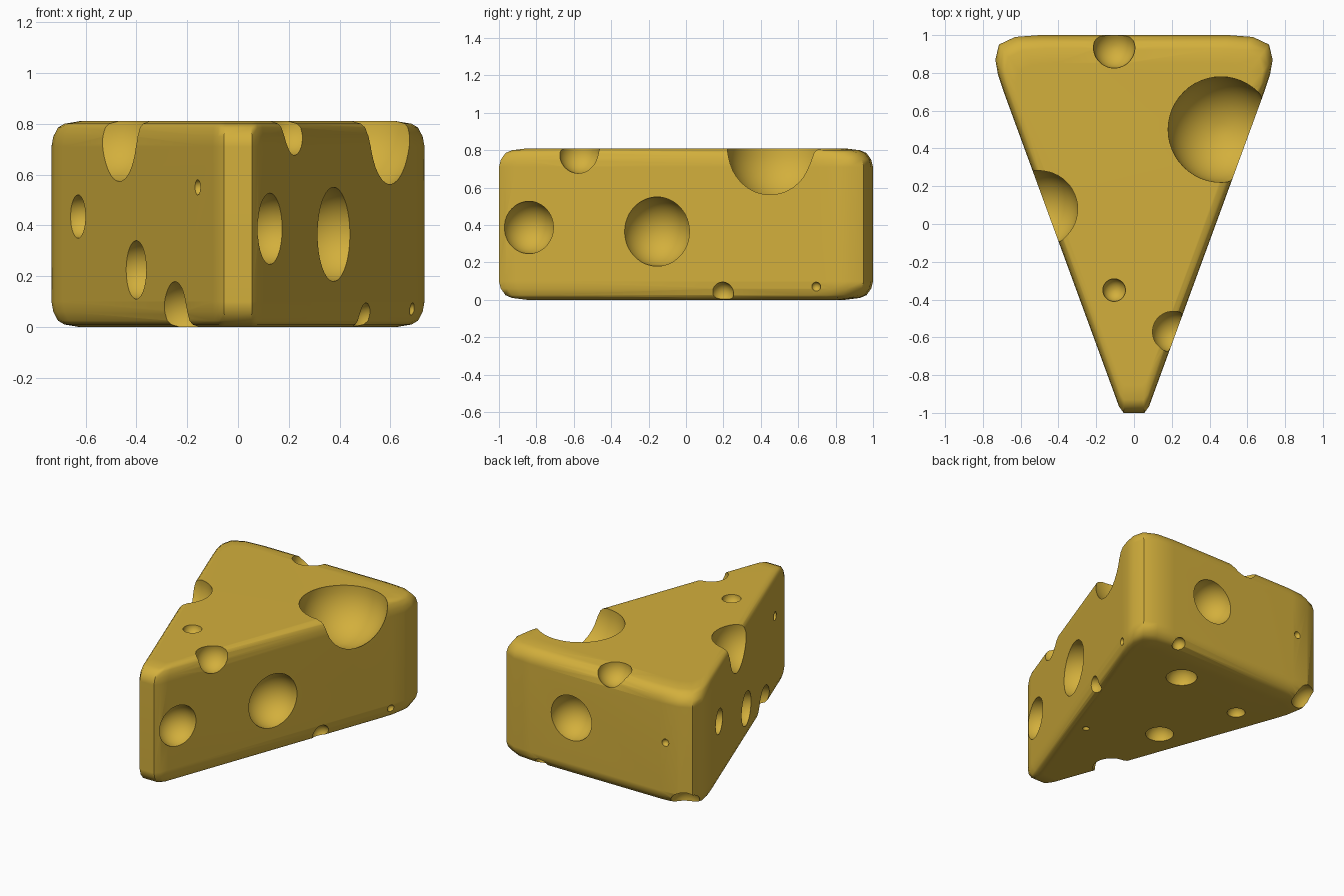
import bpy, bmesh
from math import radians
from mathutils import Matrix

cube = bpy.data.objects.get("Cube")
if cube:
    bpy.data.objects.remove(cube, do_unlink=True)

HEIGHT = 0.81

cheese = bpy.data.materials.new("cheese_yellow")
cheese.use_nodes = True
colour = (0.65, 0.43, 0.045, 1)
cheese.diffuse_color = colour
cheese.node_tree.nodes["Principled BSDF"].inputs["Base Color"].default_value = colour


def make_object(name, bm):
    bmesh.ops.recalc_face_normals(bm, faces=bm.faces)
    mesh = bpy.data.meshes.new(name)
    bm.to_mesh(mesh)
    bm.free()
    mesh.materials.append(cheese)
    obj = bpy.data.objects.new(name, mesh)
    bpy.context.collection.objects.link(obj)
    return obj


def wall(y):
    """Half width of the wedge at depth y."""
    return 0.25 + 0.367 * (y + 0.5)


# Wedge body: mirrored outline, lofted through rings that round top and bottom
half = [(0.055, -1), (0.08, -0.965), (0.1, -0.91), (0.69, 0.7), (0.72, 0.79),
        (0.734, 0.87), (0.715, 0.95), (0.63, 0.99), (0.5, 1)]
outline = half + [(-x, y) for x, y in reversed(half)]
lower = [(0.85, 0), (0.93, 0.01), (0.965, 0.025), (0.99, 0.06), (1, 0.1)]
rings = lower + [(s, HEIGHT - z) for s, z in reversed(lower)]

bm = bmesh.new()
loops = [[bm.verts.new((x * s, y * s, z)) for x, y in outline] for s, z in rings]
count = len(outline)
for a, b in zip(loops, loops[1:]):
    for i in range(count):
        j = (i + 1) % count
        bm.faces.new((a[i], a[j], b[j], b[i]))
bm.faces.new(loops[0])
bm.faces.new(loops[-1])
wedge = make_object("cheese_wedge", bm)

# Holes: x, y, z, radius
holes = [
    # top face
    (0.46, 0.5, 0.8, 0.28), (-0.5, 0.08, 0.775, 0.205), (-0.105, 0.935, 0.8, 0.11),
    (-0.105, -0.35, HEIGHT, 0.06), (0.205, -0.57, 0.785, 0.11),
    # back face and back corner
    (0.18, 1, 0.42, 0.155), (-0.54, 1, 0.44, 0.025), (-0.66, 0.95, 0.02, 0.1),
    # underside
    (0.17, 0.68, 0, 0.1), (-0.39, 0.56, 0, 0.058), (-0.19, 0.03, 0, 0.09),
    (0.43, 0.96, 0.03, 0.045), (0.22, -0.22, 0, 0.022), (-0.23, -0.5, 0.05, 0.13),
]
# side walls: side, y, z, radius
for side, y, z, r in [(1, -0.84, 0.387, 0.14), (1, -0.155, 0.365, 0.185),
                      (1, 0.195, 0.035, 0.06), (1, 0.695, 0.07, 0.025),
                      (-1, 0.535, 0.435, 0.085), (-1, -0.09, 0.225, 0.115),
                      (-1, -0.75, 0.55, 0.03)]:
    holes.append((side * wall(y), y, z, r))

bm = bmesh.new()
for x, y, z, r in holes:
    bmesh.ops.create_uvsphere(bm, u_segments=48, v_segments=24, radius=r,
                              matrix=Matrix.Translation((x, y, z)))
cutter = make_object("hole_cutter", bm)
cutter.hide_render = True

# Cut the holes, then shade smooth with crisp hole rims
cut = wedge.modifiers.new("holes", 'BOOLEAN')
cut.operation = 'DIFFERENCE'
cut.solver = 'EXACT'
cut.object = cutter
bpy.ops.object.select_all(action='DESELECT')
bpy.context.view_layer.objects.active = wedge
wedge.select_set(True)
bpy.ops.object.modifier_apply(modifier=cut.name)
bpy.data.objects.remove(cutter, do_unlink=True)
bpy.ops.object.shade_smooth_by_angle(angle=radians(42))
normals = wedge.modifiers.new("even_normals", 'WEIGHTED_NORMAL')
normals.keep_sharp = True
